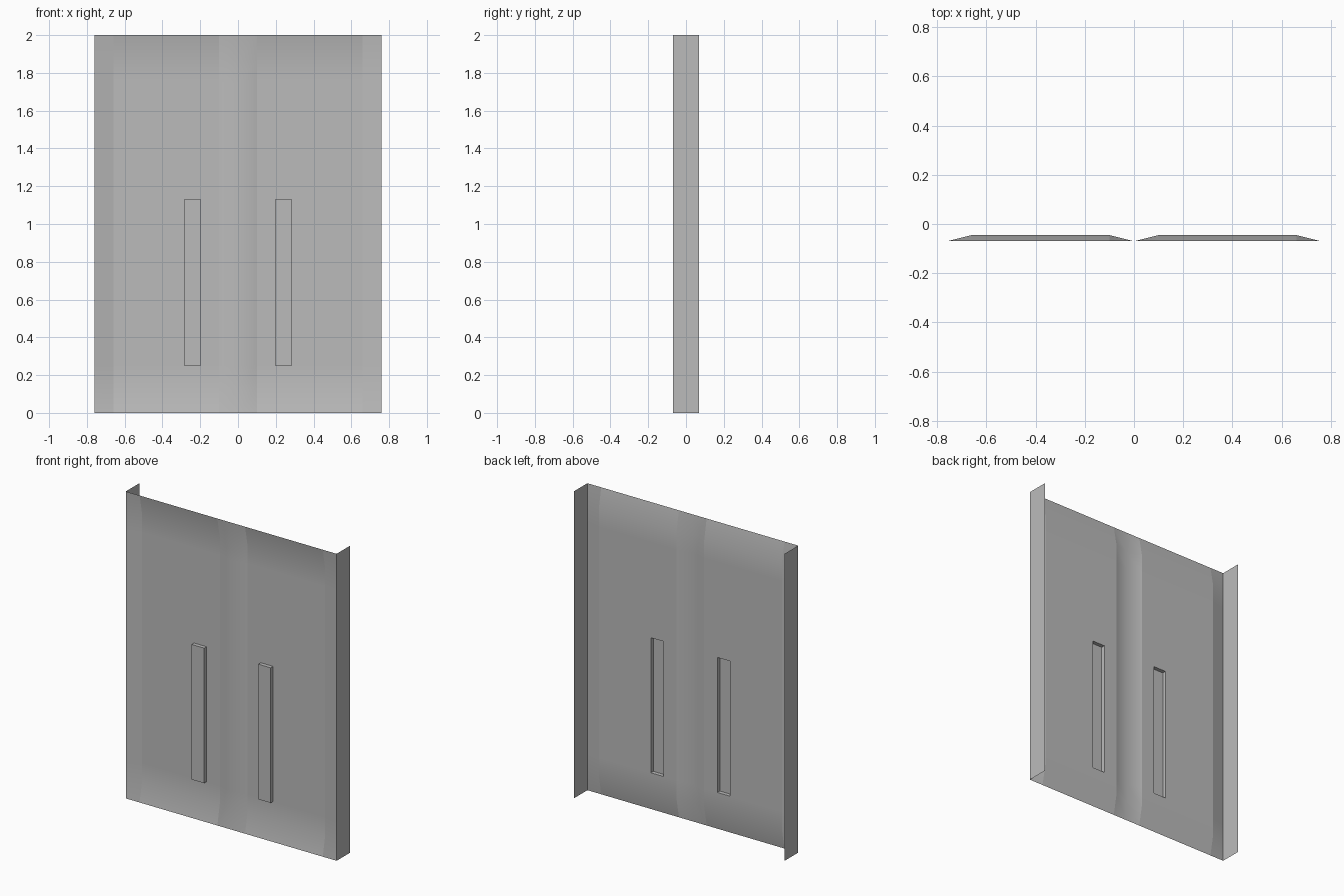
import bpy, bmesh, math

cube = bpy.data.objects.get("Cube")
if cube:
    bpy.data.objects.remove(cube, do_unlink=True)

W, H = 0.76, 2.0              # half width, height
FRONT, PANEL, BACK = -0.07, -0.045, 0.07
RIM, END = 0.10, 0.13         # widths of the side and end slopes

grey = bpy.data.materials.new("plain grey")
grey.use_nodes = True
grey.diffuse_color = (0.5, 0.5, 0.5, 1)
grey.node_tree.nodes["Principled BSDF"].inputs["Base Color"].default_value = (0.5, 0.5, 0.5, 1)


def finish(bm, name):
    mesh = bpy.data.meshes.new(name)
    bm.to_mesh(mesh)
    bm.free()
    mesh.materials.append(grey)
    obj = bpy.data.objects.new(name, mesh)
    bpy.context.collection.objects.link(obj)
    return obj


# Pressed door sheet: two shallow dished panels with a ridge between them
half = [RIM, 0.195, 0.285, W - RIM, W]
xs = [-x for x in reversed(half)] + [0] + half
zs = [0, END, 0.25, 1.13, 1.75, H - END, H]


def depth(x, z):
    on_rim = abs(x) in (0, W) or z in (0, H)
    return FRONT if on_rim else PANEL


bm = bmesh.new()
grid = [[bm.verts.new((x, depth(x, z), z)) for z in zs] for x in xs]
slots = []
for i in range(len(xs) - 1):
    for j in range(len(zs) - 1):
        a, b, c, d = grid[i][j], grid[i + 1][j], grid[i + 1][j + 1], grid[i][j + 1]
        rims = [v.co.y == FRONT for v in (a, b, c, d)]
        if sum(rims) == 3:
            # mitred corner, split from the rim to the panel
            if not rims[0] or not rims[2]:
                faces = [(a, b, c), (a, c, d)]
            else:
                faces = [(a, b, d), (b, c, d)]
            for f in faces:
                bm.faces.new(f)
        else:
            f = bm.faces.new((a, b, c, d))
            mid = f.calc_center_median()
            if 0.195 < abs(mid.x) < 0.285 and 0.25 < mid.z < 1.13:
                slots.append(f)

# Hollow raised handle strips
for f in slots:
    rim = list(f.verts)
    top = [bm.verts.new((v.co.x, FRONT, v.co.z)) for v in rim]
    bm.faces.remove(f)
    bm.faces.new(top)
    for k in range(4):
        n = (k + 1) % 4
        bm.faces.new((rim[k], rim[n], top[n], top[k]))

# Smooth ends and ridge, crisp side slopes, mitres and strips
bm.normal_update()
for f in bm.faces:
    f.smooth = True
for e in bm.edges:
    p, q = (v.co for v in e.verts)
    upright = abs(p.x - q.x) < 1e-5 and min(abs(abs(p.x) - s) for s in (RIM, W - RIM)) < 1e-5
    mitre = abs(p.x - q.x) > 1e-5 and abs(p.z - q.z) > 1e-5
    steep = len(e.link_faces) == 2 and e.calc_face_angle() > math.radians(30)
    e.smooth = not (upright or mitre or steep)
finish(bm, "door_sheet")

# Side flanges folded towards the back
for side, name in ((1, "left_flange"), (-1, "right_flange")):
    bm = bmesh.new()
    corners = [(FRONT, 0), (BACK, 0), (BACK, H), (FRONT, H)]
    bm.faces.new([bm.verts.new((side * W, y, z)) for y, z in corners][::side])
    finish(bm, name)
